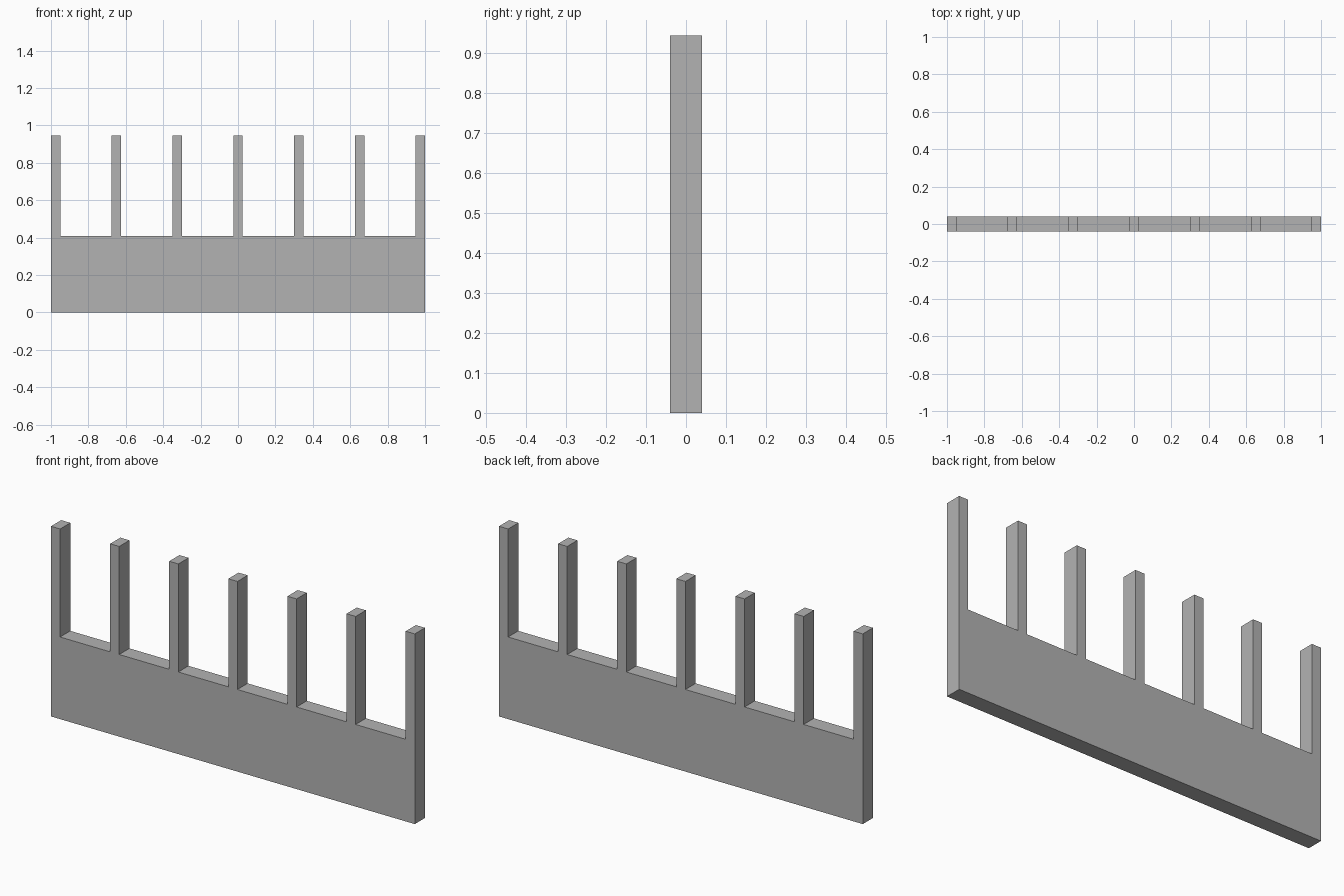
import bpy
import bmesh
from mathutils import Vector

default_cube = bpy.data.objects.get("Cube")
if default_cube:
    bpy.data.objects.remove(default_cube, do_unlink=True)

POSTS = 7
POST_WIDTH = 0.05
DEPTH = 0.08
WALL_TOP = 0.408
POST_TOP = 0.945

# Plain grey material
grey = bpy.data.materials.new("plain_grey")
grey.use_nodes = True
colour = (0.45, 0.45, 0.45, 1)
grey.diffuse_color = colour
grey.node_tree.nodes["Principled BSDF"].inputs["Base Color"].default_value = colour

# Comb outline: along the bottom, then back over each post from right to left
outline = [(-1, 0), (1, 0)]
spacing = (2 - POST_WIDTH) / (POSTS - 1)
for i in reversed(range(POSTS)):
    left = -1 + i * spacing
    right = left + POST_WIDTH
    if i < POSTS - 1:
        outline.append((right, WALL_TOP))
    outline += [(right, POST_TOP), (left, POST_TOP)]
    if i > 0:
        outline.append((left, WALL_TOP))

# Low wall and upright posts as one extruded solid
bm = bmesh.new()
face = bm.faces.new([bm.verts.new((x, -DEPTH / 2, z)) for x, z in outline])
result = bmesh.ops.extrude_face_region(bm, geom=[face], use_keep_orig=True)
moved = [v for v in result["geom"] if isinstance(v, bmesh.types.BMVert)]
bmesh.ops.translate(bm, verts=moved, vec=Vector((0, DEPTH, 0)))
bmesh.ops.recalc_face_normals(bm, faces=bm.faces)

mesh = bpy.data.meshes.new("wall_with_posts")
bm.to_mesh(mesh)
bm.free()
mesh.materials.append(grey)
wall = bpy.data.objects.new("wall_with_posts", mesh)
bpy.context.collection.objects.link(wall)
